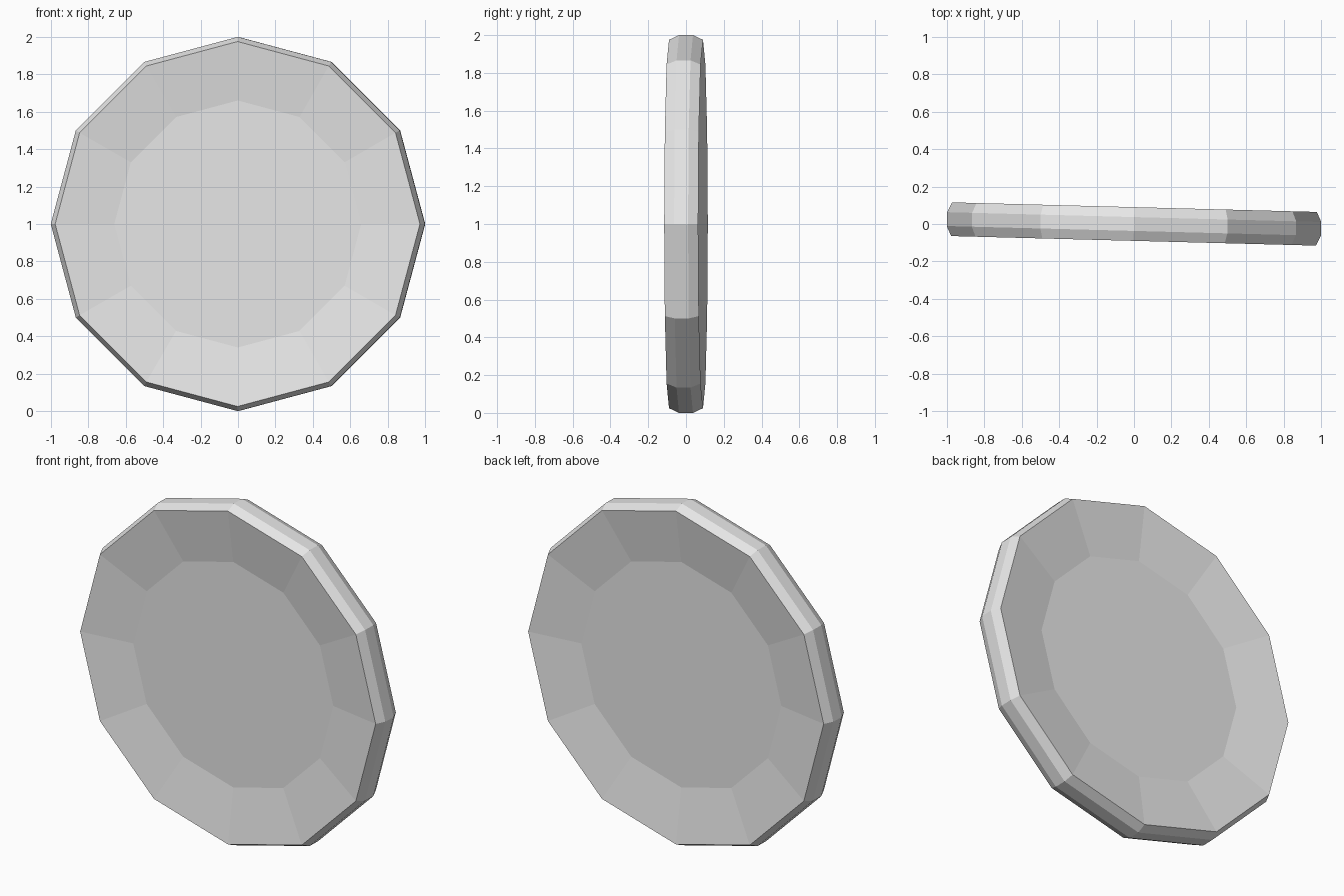
import bpy, bmesh, math

if "Cube" in bpy.data.objects:
    bpy.data.objects.remove(bpy.data.objects["Cube"])

SIDES = 12
TURN = math.radians(-1.5)

# Plain grey
grey = bpy.data.materials.new("plain grey")
grey.diffuse_color = (0.8, 0.8, 0.8, 1)
grey.use_nodes = True
grey.node_tree.nodes["Principled BSDF"].inputs["Base Color"].default_value = grey.diffuse_color

# Half cross-section as (radius, y): sunken face, raised lip, bevelled rim
half = [(0.66, -0.042), (0.975, -0.09), (1.0, -0.037)]
profile = half + [(r, -y) for r, y in reversed(half)]

# Sweep the section round the y axis in twelve flat steps
bm = bmesh.new()
rings = []
for r, y in profile:
    ring = []
    for i in range(SIDES):
        a = math.tau * i / SIDES
        ring.append(bm.verts.new((r * math.cos(a), y, r * math.sin(a))))
    rings.append(ring)
for a, b in zip(rings, rings[1:]):
    for i in range(SIDES):
        j = (i + 1) % SIDES
        bm.faces.new((a[i], a[j], b[j], b[i]))

# Flat sunken centres on both faces
bm.faces.new(rings[0])
bm.faces.new(rings[-1])
bmesh.ops.recalc_face_normals(bm, faces=bm.faces)

mesh = bpy.data.meshes.new("coin_disc")
bm.to_mesh(mesh)
bm.free()
mesh.materials.append(grey)
coin = bpy.data.objects.new("coin_disc", mesh)
coin.location.z = 1.0
coin.rotation_euler.z = TURN
bpy.context.collection.objects.link(coin)
